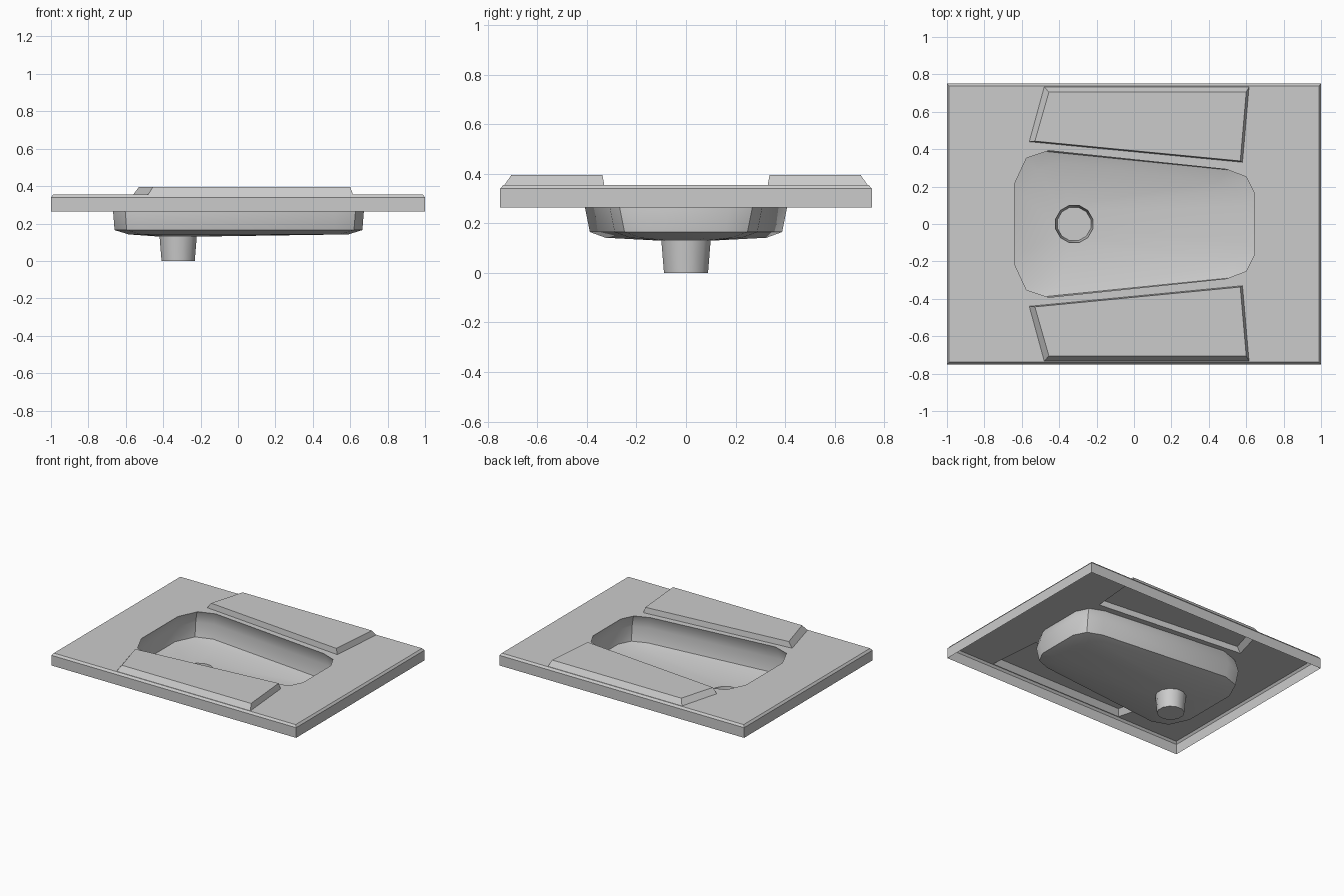
import bpy, bmesh, math

if "Cube" in bpy.data.objects:
    bpy.data.objects.remove(bpy.data.objects["Cube"], do_unlink=True)

# One ceramic colour
ceramic = bpy.data.materials.new("grey_ceramic")
ceramic.use_nodes = True
colour = (0.6, 0.6, 0.6, 1)
ceramic.diffuse_color = colour
ceramic.node_tree.nodes["Principled BSDF"].inputs["Base Color"].default_value = colour

DECK_Z = 0.355


def at_height(points, z):
    return [(x, y, z) for x, y in points]


def add_rings(bm, rings, cap=False):
    """Bridge counterclockwise rings, outermost first."""
    rows = [[bm.verts.new(p) for p in ring] for ring in rings]
    for a, b in zip(rows, rows[1:]):
        for i in range(len(a)):
            j = (i + 1) % len(a)
            bm.faces.new((a[i], a[j], b[j], b[i]))
    if cap:
        bm.faces.new(rows[-1])
    return rows


def finish(name, bm):
    mesh = bpy.data.meshes.new(name)
    bm.to_mesh(mesh)
    bm.free()
    obj = bpy.data.objects.new(name, mesh)
    bpy.context.collection.objects.link(obj)
    mesh.materials.append(ceramic)
    bpy.ops.object.select_all(action='DESELECT')
    obj.select_set(True)
    bpy.context.view_layer.objects.active = obj
    bpy.ops.object.shade_smooth_by_angle(angle=math.radians(32))
    return obj


# Bowl outline: one side, then mirrored across y
half = [(0.69, 0.18), (0.645, 0.27), (0.54, 0.31),
        (-0.5, 0.41), (-0.62, 0.37), (-0.685, 0.23)]
outline = half + [(x, -y) for x, y in reversed(half)]


def bowl_ring(dx, dy, z):
    return [(x - math.copysign(dx, x), y - math.copysign(dy, y), z) for x, y in outline]


def drain_ring(radius, z):
    angles = [math.radians(15 + 30 * i) for i in range(12)]
    return [(-0.32 + radius * math.cos(a), radius * math.sin(a), z) for a in angles]


# Foot pad outlines: front pad, mirrored for the back
pad_base = [(-0.48, -0.733), (0.615, -0.733), (0.58, -0.33), (-0.56, -0.44)]
pad_top = [(-0.455, -0.705), (0.6, -0.705), (0.568, -0.337), (-0.53, -0.443)]


def mirrored(points):
    return [(x, -y) for x, y in reversed(points)]


def rectangle(x, y, z):
    return [(-x, -y, z), (x, -y, z), (x, y, z), (-x, y, z)]


rim = bowl_ring(-0.045, -0.018, DECK_Z)

# Deck with skirt, open below, with holes for the bowl and hollow pads
bm = bmesh.new()
rows = add_rings(bm, [rectangle(1, 0.75, 0.265), rectangle(1, 0.75, 0.34),
                      rectangle(0.988, 0.738, DECK_Z)])
loops = [rows[-1]]
for ring in (rim, at_height(pad_base, DECK_Z), at_height(mirrored(pad_base), DECK_Z)):
    loops.append([bm.verts.new(p) for p in ring])
edges = []
for loop in loops:
    for i, v in enumerate(loop):
        w = loop[(i + 1) % len(loop)]
        edges.append(bm.edges.get((v, w)) or bm.edges.new((v, w)))
bmesh.ops.triangle_fill(bm, edges=edges, use_beauty=True, normal=(0, 0, 1))
bm.normal_update()
bmesh.ops.reverse_faces(bm, faces=[f for f in bm.faces if f.normal.z < -0.5])
finish("deck", bm)

# Raised foot pads
for name, base, top in (("front_foot_pad", pad_base, pad_top),
                        ("back_foot_pad", mirrored(pad_base), mirrored(pad_top))):
    bm = bmesh.new()
    add_rings(bm, [at_height(base, DECK_Z), at_height(top, 0.395)], cap=True)
    finish(name, bm)

# Bowl with rounded lip and gently sloping floor
bm = bmesh.new()
add_rings(bm, [rim, bowl_ring(-0.032, -0.012, 0.335), bowl_ring(-0.017, -0.002, 0.265),
               bowl_ring(0.025, 0.022, 0.165), bowl_ring(0.1, 0.085, 0.142),
               drain_ring(0.103, 0.13)])
finish("bowl", bm)

# Drain outlet
bm = bmesh.new()
add_rings(bm, [drain_ring(0.103, 0.13), drain_ring(0.092, 0)], cap=True)
finish("drain_outlet", bm)
